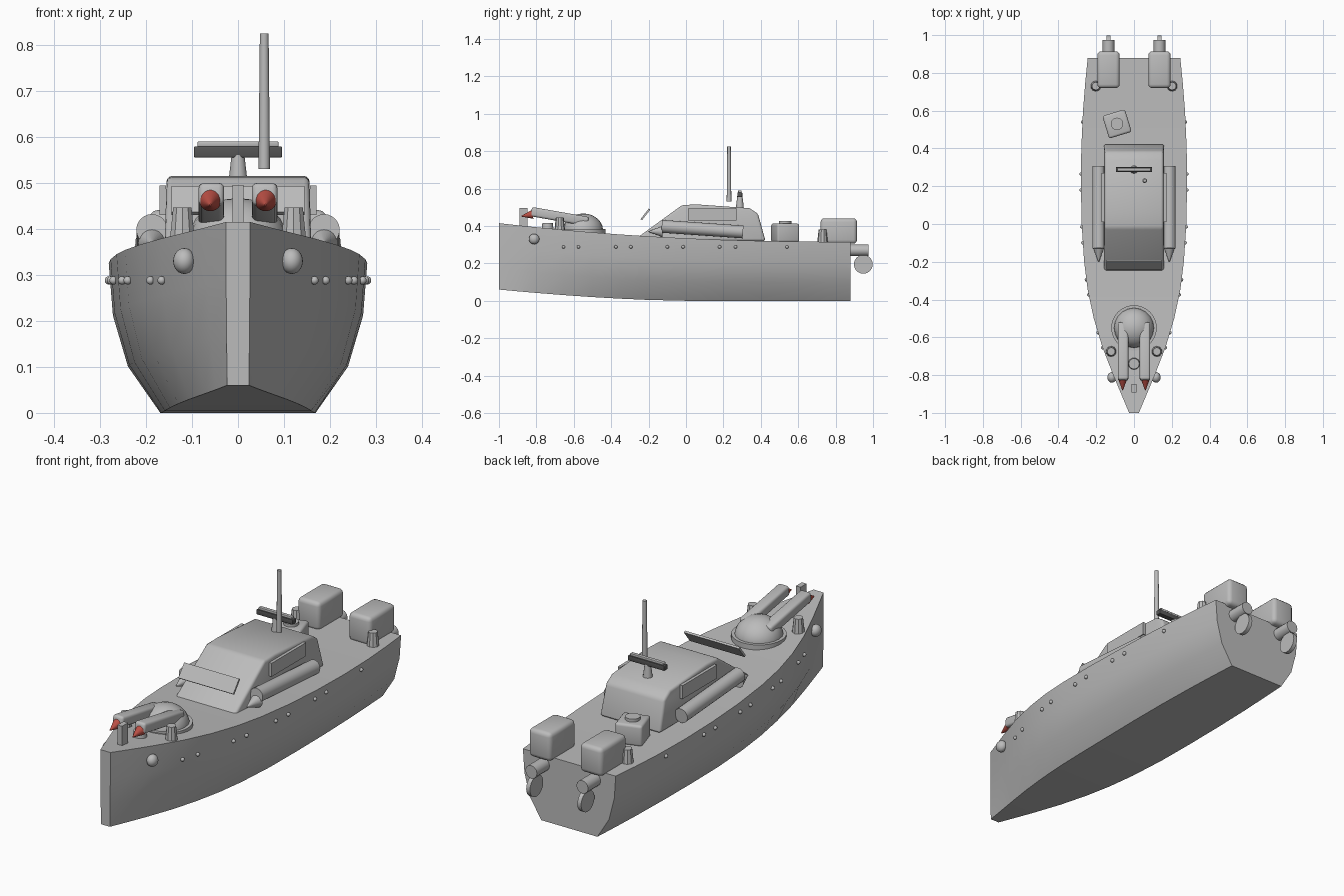
import bpy, bmesh
from math import radians, pi
from mathutils import Vector

if "Cube" in bpy.data.objects:
    bpy.data.objects.remove(bpy.data.objects["Cube"], do_unlink=True)


def material(name, rgb):
    m = bpy.data.materials.new(name)
    m.use_nodes = True
    m.diffuse_color = (*rgb, 1)
    m.node_tree.nodes["Principled BSDF"].inputs["Base Color"].default_value = (*rgb, 1)
    return m


GREY = material("navy grey", (0.5, 0.5, 0.5))
DARK = material("dark grey", (0.09, 0.09, 0.09))
RED = material("warhead red", (0.5, 0.08, 0.06))


def finish(ob, name, mat=GREY, bevel=0, segments=3):
    ob.name = name
    ob.data.materials.append(mat)
    bpy.ops.object.select_all(action='DESELECT')
    ob.select_set(True)
    bpy.context.view_layer.objects.active = ob
    if bevel:
        mod = ob.modifiers.new("rounded edges", 'BEVEL')
        mod.width, mod.segments = bevel, segments
        bpy.ops.object.modifier_apply(modifier=mod.name)
    bpy.ops.object.shade_smooth_by_angle(angle=radians(32))
    return ob


def box(name, loc, size, rot=(0, 0, 0), bevel=0, mat=GREY):
    bpy.ops.mesh.primitive_cube_add(size=1, location=loc, rotation=rot)
    ob = bpy.context.object
    ob.scale = size
    bpy.ops.object.transform_apply(location=False, rotation=False, scale=True)
    return finish(ob, name, mat, bevel)


def cone(name, a, b, r1, r2, sides=24, mat=GREY):
    """Cylinder or cone running from point a to point b."""
    a, b = Vector(a), Vector(b)
    bpy.ops.mesh.primitive_cone_add(vertices=sides, radius1=r1, radius2=r2,
                                    depth=(b - a).length, location=(a + b) / 2)
    ob = bpy.context.object
    ob.rotation_euler = (b - a).to_track_quat('Z', 'Y').to_euler()
    return finish(ob, name, mat)


def ball(name, loc, scale):
    bpy.ops.mesh.primitive_uv_sphere_add(segments=20, ring_count=12, radius=1, location=loc)
    ob = bpy.context.object
    ob.scale = scale
    return finish(ob, name)


def mesh_object(name, bm, **kw):
    bmesh.ops.recalc_face_normals(bm, faces=bm.faces[:])
    me = bpy.data.meshes.new(name)
    bm.to_mesh(me)
    bm.free()
    ob = bpy.data.objects.new(name, me)
    bpy.context.collection.objects.link(ob)
    return finish(ob, name, **kw)


def deck_z(y):
    return 0.315 + 0.1 * ((0.88 - y) / 1.88) ** 2.2


# Hull: lofted from cross-sections along the length
beam = [(-1, .026), (-.9, .068), (-.8, .11), (-.65, .168), (-.5, .213), (-.35, .245), (-.2, .264),
        (0, .277), (.2, .281), (.4, .279), (.6, .27), (.75, .258), (.88, .245)]
section = [(.57, 0), (.84, .31), (.965, .65), (1, 1)]
bm = bmesh.new()
rings = []
for y, half in beam:
    keel = 0.06 * max(0, -y) ** 1.6
    side = [(half * w + 0.02 * (1 - w), keel + (deck_z(y) - keel) * h) for w, h in section]
    loop = [(x, z) for x, z in side] + [(-x, z) for x, z in reversed(side)]
    rings.append([bm.verts.new((x, y, z)) for x, z in loop])
for r, s in zip(rings, rings[1:]):
    for i in range(len(r)):
        j = (i + 1) % len(r)
        bm.faces.new((r[i], r[j], s[j], s[i]))
bm.faces.new(rings[0])
bm.faces.new(rings[-1])
mesh_object("hull", bm)

# Cabin: side profile extruded across the boat
profile = [(-.25, .32), (-.25, .345), (-.02, .512), (.06, .515), (.34, .495), (.385, .465), (.425, .32)]
bm = bmesh.new()
face = bm.faces.new([bm.verts.new((-0.16, y, z)) for y, z in profile])
new = bmesh.ops.extrude_face_region(bm, geom=[face])["geom"]
bmesh.ops.translate(bm, vec=(0.32, 0, 0), verts=[v for v in new if isinstance(v, bmesh.types.BMVert)])
for v in bm.verts:
    if v.co.z > 0.4:
        v.co.x *= 0.97
mesh_object("cabin", bm, bevel=0.018)
box("wind_deflector", (0, -.217, .462), (.29, .01, .072), (radians(-38), 0, 0))

# Roof radar and mast
cone("radar_post", (0, .288, .5), (0, .288, .56), .021, .014, 12)
box("radar_bar", (0, .288, .567), (.192, .026, .024), bevel=.003, mat=DARK)
box("radar_cap", (0, .288, .584), (.176, .018, .012), bevel=.003)
cone("mast", (.057, .23, .53), (.057, .23, .825), .0125, .0095, 12)

# Gun turret on the foredeck
cone("turret_base", (0, -.55, .34), (0, -.55, .385), .12, .12, 32)
ball("turret_dome", (0, -.55, .375), (.107, .107, .092))
cone("foredeck_drum", (0, -.74, .37), (0, -.74, .415), .033, .028, 16)
box("bow_post", (0, -.869, .445), (.024, .045, .1))

# Aft locker with a round lid
box("aft_locker", (-.09, .53, .363), (.125, .125, .1), (0, 0, radians(17)), .012)
cone("locker_lid", (-.09, .53, .41), (-.09, .53, .427), .033, .033)

# Paired parts
for s, label in ((1, "left"), (-1, "right")):
    # Launcher barrels with red warheads
    box(f"launcher_{label}", (s * .058, -.675, .45), (.056, .31, .05), (radians(-10), 0, 0), .012)
    cone(f"warhead_{label}", (s * .06, -.82, .462), (s * .06, -.88, .452), .024, .002, mat=RED)
    # Cabin side plates and missile tubes
    box(f"side_plate_{label}", (s * .164, .14, .462), (.014, .26, .064))
    cone(f"missile_tube_{label}", (s * .187, -.13, .398), (s * .187, .305, .368), .034, .034)
    cone(f"missile_nose_{label}", (s * .187, -.125, .37), (s * .187, -.2, .37), .03, .002)
    # Stern containers, exhausts and discs
    box(f"stern_container_{label}", (s * .135, .817, .373), (.118, .195, .136), bevel=.02)
    cone(f"exhaust_{label}", (s * .135, .85, .27), (s * .135, .975, .27), .031, .031, 12)
    cone(f"stern_disc_{label}", (s * .125, .948, .195), (s * .145, .948, .195), .05, .05, 32)
    # Bollards and bow bulbs
    for end, x, y in (("bow", .121, -.675), ("stern", .202, .73)):
        z = deck_z(y)
        cone(f"{end}_bollard_{label}", (s * x, y, z - .01), (s * x, y, z + .065), .029, .021, 10)
    ball(f"bow_bulb_{label}", (s * .117, -.812, .33), (.024, .028, .028))
    # Portholes along the hull
    for i, y in enumerate((-.655, -.575, -.375, -.295, -.1, -.015, .18, .265, .54)):
        for (ya, wa), (yb, wb) in zip(beam, beam[1:]):
            if ya <= y < yb:
                x = wa + (wb - wa) * (y - ya) / (yb - ya)
        ball(f"porthole_{i}_{label}", (s * x, y, .288), (.009,) * 3)
